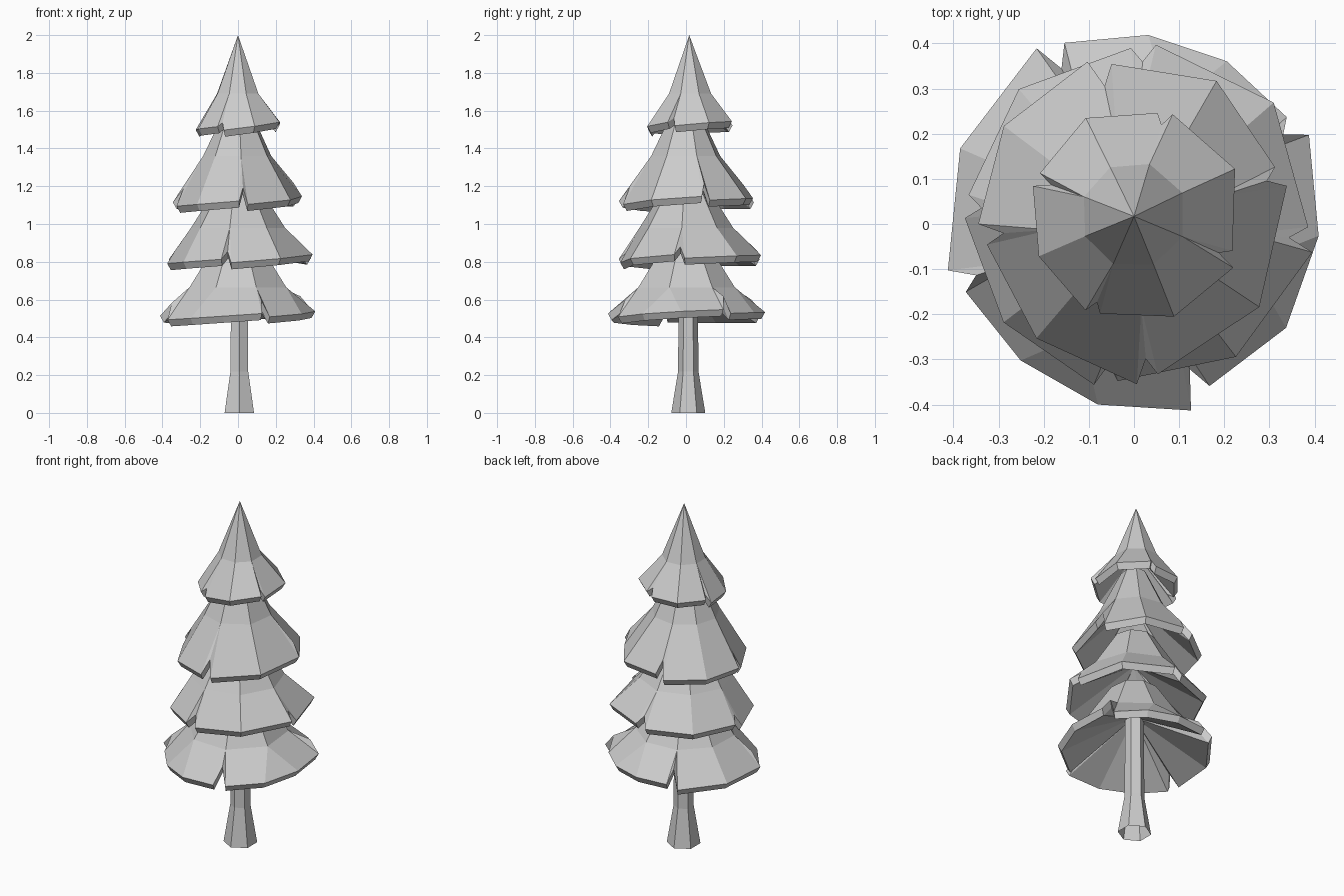
import bpy, bmesh
from math import cos, sin, radians
from mathutils import Vector

if "Cube" in bpy.data.objects:
    bpy.data.objects.remove(bpy.data.objects["Cube"])

grey = bpy.data.materials.new("light grey")
grey.use_nodes = True
COLOUR = (0.6, 0.6, 0.6, 1)
grey.diffuse_color = COLOUR
grey.node_tree.nodes["Principled BSDF"].inputs["Base Color"].default_value = COLOUR


def finish(name, bm):
    bmesh.ops.recalc_face_normals(bm, faces=bm.faces)
    mesh = bpy.data.meshes.new(name)
    bm.to_mesh(mesh)
    bm.free()
    mesh.materials.append(grey)
    bpy.context.collection.objects.link(bpy.data.objects.new(name, mesh))


def polar(centre, radius, angle, z):
    a = radians(angle)
    return Vector((centre[0] + radius * cos(a), centre[1] + radius * sin(a), z))


def bridge(bm, low, high):
    for i in range(len(low)):
        j = (i + 1) % len(low)
        bm.faces.new((low[i], low[j], high[j], high[i]))


def branch_tier(name, centre, flaps, height, mid, top, notch_rise, hollow):
    """Hollow skirt of four overlapping flaps with a V notch before each.
    A flap is (notch angle, notch radius, radii along its rim);
    mid and top are (radius, height), a top radius of 0 is a point."""
    bm = bmesh.new()
    outer, lower, middle, crown, rims = [], [], [], [], []

    def rim_point(r, angle, z):
        # the whole rim leans a little towards the left of the model
        z += 0.017 * cos(radians(angle - 30))
        outer.append(bm.verts.new(polar(centre, r, angle, z)))
        lower.append(bm.verts.new(polar(centre, r - 0.02, angle, z - 0.035)))
        return outer[-1]

    for i, (start, notch_radius, radii) in enumerate(flaps):
        end = flaps[(i + 1) % 4][0] + (360 if i == 3 else 0)
        notch = rim_point(notch_radius, start, height + notch_rise)
        rim = []
        for k, r in enumerate(radii):
            t = k / (len(radii) - 1)
            rim.append(rim_point(r, start + 4 + t * (end - start - 8),
                                 height - 0.01 + 0.02 * t))
        rims.append((notch, rim))
        for angle in (start, (start + end) / 2):
            middle.append(bm.verts.new(polar(centre, mid[0], angle, mid[1])))
            if top[0]:
                crown.append(bm.verts.new(polar(centre, top[0], angle, top[1])))

    # sloping outside of each flap
    for i, (notch, rim) in enumerate(rims):
        a, b, c = (middle[(2 * i + k) % 8] for k in range(3))
        bm.faces.new((a, notch, rim[0]))
        bm.faces.new((a, rim[0], rim[1], b))
        for p, q in zip(rim[1:-2], rim[2:-1]):
            bm.faces.new((b, p, q))
        bm.faces.new((b, rim[-2], rim[-1], c))
        bm.faces.new((c, rim[-1], rims[(i + 1) % 4][0]))

    # upper cone, closed by a ring or a point
    if crown:
        bridge(bm, middle, crown)
        bm.faces.new(crown)
    else:
        tip = bm.verts.new((0, 0.017, top[1]))
        for i in range(8):
            bm.faces.new((middle[i], middle[(i + 1) % 8], tip))

    # thick edge and hollow underside
    bridge(bm, lower, outer)
    peak = bm.verts.new((centre[0], centre[1], height + hollow))
    for i in range(len(lower)):
        bm.faces.new((lower[i], peak, lower[(i + 1) % len(lower)]))
    finish(name, bm)


branch_tier("bottom_branches", (0, 0), (
    (-69, 0.345, (0.396, 0.408, 0.41, 0.435)),
    (31, 0.386, (0.413, 0.415, 0.42, 0.43)),
    (115, 0.38, (0.445, 0.42, 0.425)),
    (198, 0.368, (0.402, 0.393, 0.408, 0.432)),
), 0.52, (0.27, 0.665), (0.13, 0.88), 0.08, 0.2)

branch_tier("lower_branches", (0, 0), (
    (-100, 0.315, (0.35, 0.371, 0.4)),
    (-5, 0.345, (0.386, 0.41, 0.4)),
    (87, 0.36, (0.39, 0.393, 0.372)),
    (174, 0.34, (0.375, 0.362, 0.367)),
), 0.815, (0.25, 0.98), (0.11, 1.2), 0.05, 0.22)

branch_tier("upper_branches", (0, 0), (
    (-85, 0.3, (0.337, 0.333, 0.349)),
    (18, 0.31, (0.337, 0.366, 0.358)),
    (102, 0.313, (0.374, 0.361, 0.345)),
    (184, 0.29, (0.329, 0.333, 0.355)),
), 1.12, (0.185, 1.36), (0.07, 1.6), 0.08, 0.3)

branch_tier("top_branches", (0, 0.02), (
    (-113, 0.21, (0.231, 0.242, 0.249)),
    (-24, 0.206, (0.232, 0.246, 0.239)),
    (73, 0.209, (0.232, 0.24, 0.228)),
    (160, 0.196, (0.233, 0.23, 0.237)),
), 1.52, (0.118, 1.69), (0, 2), 0.03, 0.2)

# six-sided trunk with a flared foot, open underneath
bm = bmesh.new()
rings = [[bm.verts.new(polar((0.007, 0.012), r, 30 + 60 * i, z)) for i in range(6)]
         for r, z in ((0.09, 0), (0.054, 0.22), (0.05, 0.75))]
for low, high in zip(rings, rings[1:]):
    bridge(bm, low, high)
bm.faces.new(rings[-1])
finish("trunk", bm)
